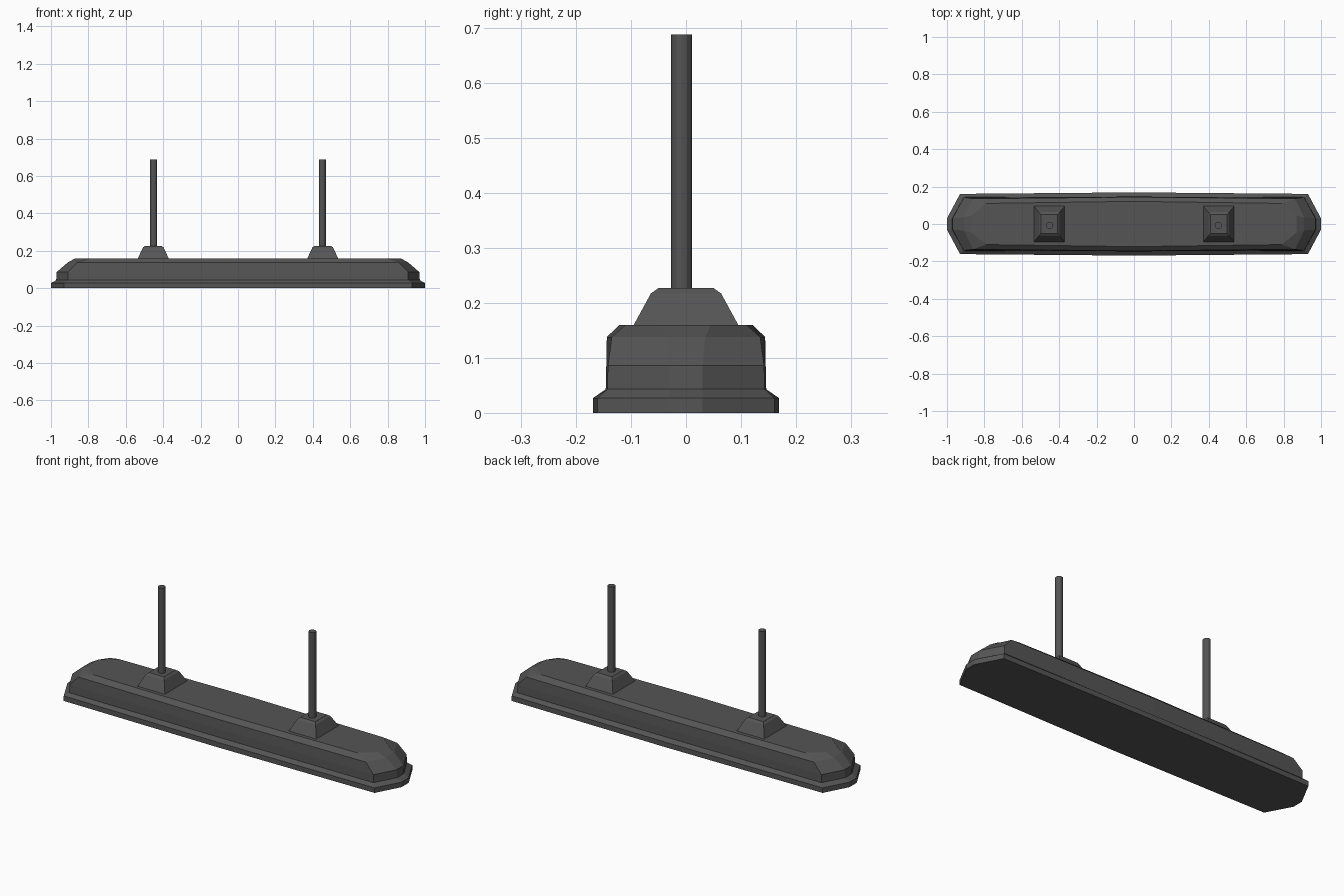
import bpy, bmesh, math

if "Cube" in bpy.data.objects:
    bpy.data.objects.remove(bpy.data.objects["Cube"])

grey = bpy.data.materials.new("dark_grey")
grey.diffuse_color = (0.09, 0.09, 0.09, 1)
grey.use_nodes = True
grey.node_tree.nodes["Principled BSDF"].inputs["Base Color"].default_value = grey.diffuse_color


def loft(name, rings):
    """Skin a stack of matching closed rings and cap both ends."""
    bm = bmesh.new()
    vs = [[bm.verts.new(p) for p in r] for r in rings]
    n = len(rings[0])
    for a, b in zip(vs, vs[1:]):
        for i in range(n):
            j = (i + 1) % n
            bm.faces.new((a[i], a[j], b[j], b[i]))
    bm.faces.new(vs[0][::-1])
    bm.faces.new(vs[-1])
    bmesh.ops.recalc_face_normals(bm, faces=bm.faces[:])
    me = bpy.data.meshes.new(name)
    bm.to_mesh(me)
    bm.free()
    me.materials.append(grey)
    ob = bpy.data.objects.new(name, me)
    bpy.context.collection.objects.link(ob)
    return ob


def outline(z, tip, ty, cx, cy, bulge):
    """Long bar outline with chamfered ends and slightly bowed sides."""
    q = [(tip, ty), (cx, cy)]
    right = [(x, -y) for x, y in q[::-1]] + q
    left = [(-x, -y) for x, y in right]
    pts = [(0, -cy - bulge)] + right + [(0, cy + bulge)] + left
    return [(x, y, z) for x, y in pts]


# Lamp housing with a flared lip at the bottom
loft("housing", [
    outline(0.0, 1.0, 0.03, 0.93, 0.161, 0.008),
    outline(0.027, 1.0, 0.03, 0.93, 0.161, 0.008),
    outline(0.043, 0.972, 0.03, 0.91, 0.143, 0.003),
    outline(0.086, 0.97, 0.03, 0.91, 0.142, 0.003),
    outline(0.138, 0.91, 0.035, 0.86, 0.135, 0.009),
    outline(0.16, 0.87, 0.045, 0.79, 0.11, 0.011),
])

for side, s in (("left", -1), ("right", 1)):
    cx = 0.453 * s
    # Tapered mounting block
    loft("mount_" + side, [
        [(cx + a * hx, b * hy, z) for a, b in ((-1, -1), (1, -1), (1, 1), (-1, 1))]
        for z, hx, hy in ((0.15, 0.085, 0.1), (0.16, 0.082, 0.095),
                          (0.217, 0.056, 0.064), (0.227, 0.045, 0.05))])
    # Hanging rod
    loft("rod_" + side, [
        [(0.451 * s + 0.019 * math.cos(k * math.tau / 12),
          -0.008 + 0.019 * math.sin(k * math.tau / 12), z) for k in range(12)]
        for z in (0.21, 0.688)])
